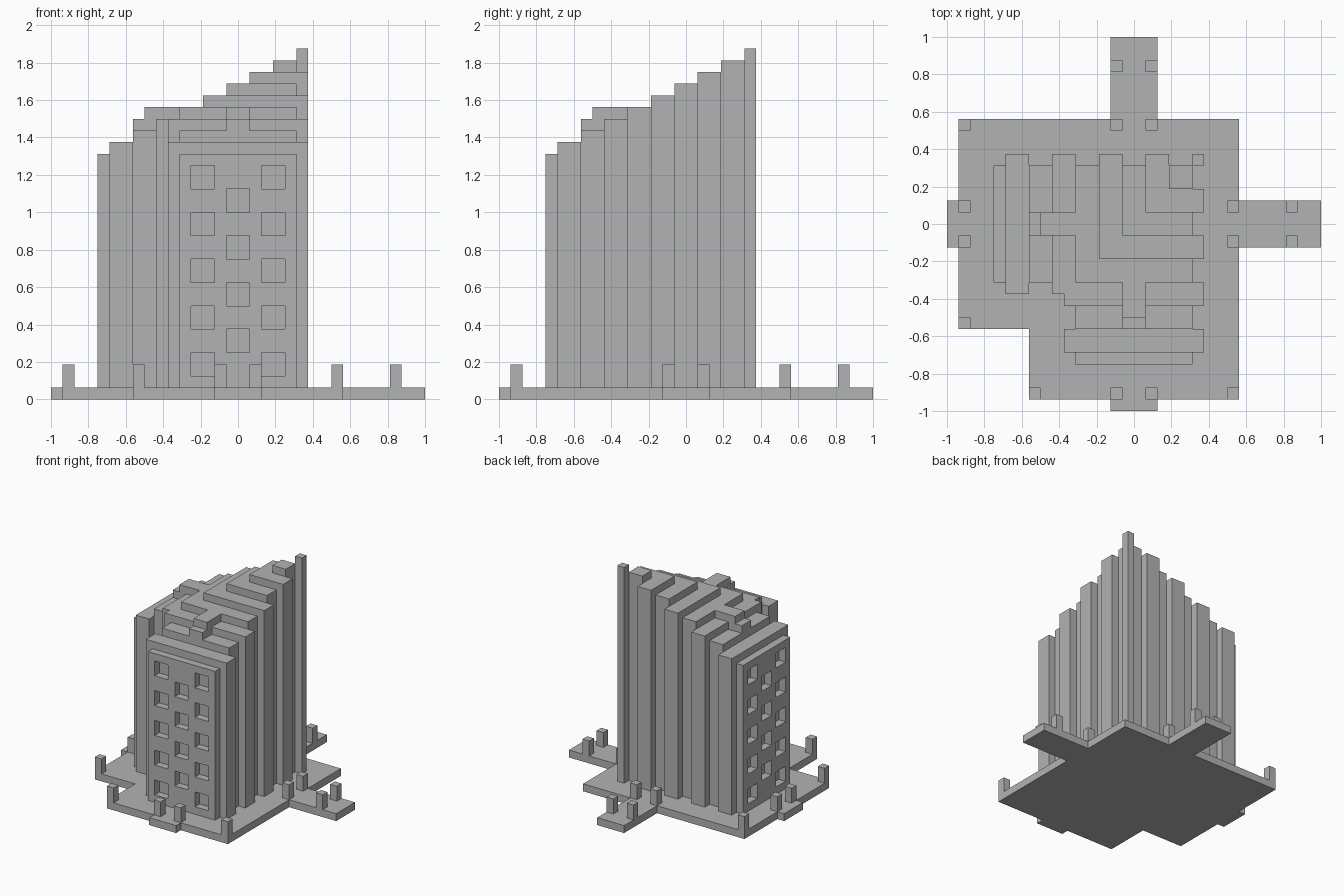
import bpy
import bmesh

U = 1 / 16  # one block

cube = bpy.data.objects.get("Cube")
if cube:
    bpy.data.objects.remove(cube, do_unlink=True)

stone = bpy.data.materials.new("grey_stone")
stone.use_nodes = True
GREY = (0.45, 0.45, 0.45, 1)
stone.diffuse_color = GREY
stone.node_tree.nodes["Principled BSDF"].inputs["Base Color"].default_value = GREY


def finish(name, bm):
    bmesh.ops.recalc_face_normals(bm, faces=bm.faces)
    bmesh.ops.scale(bm, vec=(U, U, U), verts=bm.verts)
    mesh = bpy.data.meshes.new(name)
    bm.to_mesh(mesh)
    bm.free()
    mesh.materials.append(stone)
    obj = bpy.data.objects.new(name, mesh)
    bpy.context.collection.objects.link(obj)


def extrude(bm, offset):
    result = bmesh.ops.extrude_face_region(bm, geom=list(bm.faces))
    verts = [v for v in result["geom"] if isinstance(v, bmesh.types.BMVert)]
    bmesh.ops.translate(bm, vec=offset, verts=verts)


def prism(name, outline, z0, z1):
    bm = bmesh.new()
    bm.faces.new([bm.verts.new((x, y, z0)) for x, y in outline])
    extrude(bm, (0, 0, z1 - z0))
    finish(name, bm)


def box(name, x0, x1, y0, y1, z0, z1):
    prism(name, [(x0, y0), (x1, y0), (x1, y1), (x0, y1)], z0, z1)


def box_pair(name, sides, x0, x1, y0, y1, z0, z1):
    """A box and its reflection across the x = y diagonal."""
    box(f"{name}_{sides[0]}", x0, x1, y0, y1, z0, z1)
    box(f"{name}_{sides[1]}", y0, y1, x0, x1, z0, z1)


FRONT = ("front", "right")
BACK = ("back", "left")

# Plaza with a notched corner, and its walkways
prism("plaza", [(-9, -15), (9, -15), (9, 9), (-15, 9), (-15, -9), (-9, -9)], 0, 1)
box_pair("walkway", BACK, -2, 2, 9, 16, 0, 1)
box_pair("doorstep", FRONT, -2, 2, -16, -15, 0, 1)

# Bollards
spots = [(-15, 8), (-2, 8), (1, 8), (-2, 13), (1, 13), (-15, 1), (-15, -2), (-15, -9)]
for i, (x, y) in enumerate(spots):
    box_pair(f"bollard_{i + 1}", ("a", "b"), x, x + 1, y, y + 1, 1, 3)

# Nested L-shaped tower layers, rising toward the back corner
for i in range(5):
    a = -7 + 2 * i
    b = a + 2
    end = 5 + (i + 1) % 2
    corner = [(a, a + 1), (a + 1, a + 1), (a + 1, a)] if i == 0 else [(a, a)]
    prism(f"tower_layer_{i + 1}",
          corner + [(end, a), (end, b), (b, b), (b, end), (a, end)], 1, 24 + i)
box("tower_core", 3, 5, 3, 5, 1, 29)
box("corner_spire", 5, 6, 5, 6, 1, 30)

# Outer wall slabs
box_pair("inner_slab", FRONT, -5, 5, -9, -7, 1, 23)
box_pair("outer_slab", FRONT, -6, 6, -11, -9, 1, 22)

# Stepped roof ridges
box_pair("roof_ridge", FRONT, -1, 1, -8, -5, 23, 25)
box_pair("roof_step", FRONT, -1, 1, -9, -8, 23, 24)


# Window walls with staggered square openings
def is_window(col, z):
    if not 2 <= z < 20:
        return False
    if (z // 2) % 2:
        return col in (-4, -3, 2, 3)
    return col in (-1, 0)


def window_wall(name, swap):
    def place(c, z):
        return (-12, c, z) if swap else (c, -12, z)

    bm = bmesh.new()
    for c in range(-5, 5):
        for z in range(1, 21):
            if not is_window(c, z):
                corners = [(c, z), (c + 1, z), (c + 1, z + 1), (c, z + 1)]
                bm.faces.new([bm.verts.new(place(*p)) for p in corners])
    bmesh.ops.remove_doubles(bm, verts=bm.verts, dist=0.01)
    extrude(bm, (1, 0, 0) if swap else (0, 1, 0))
    finish(name, bm)


window_wall("window_wall_front", False)
window_wall("window_wall_right", True)
